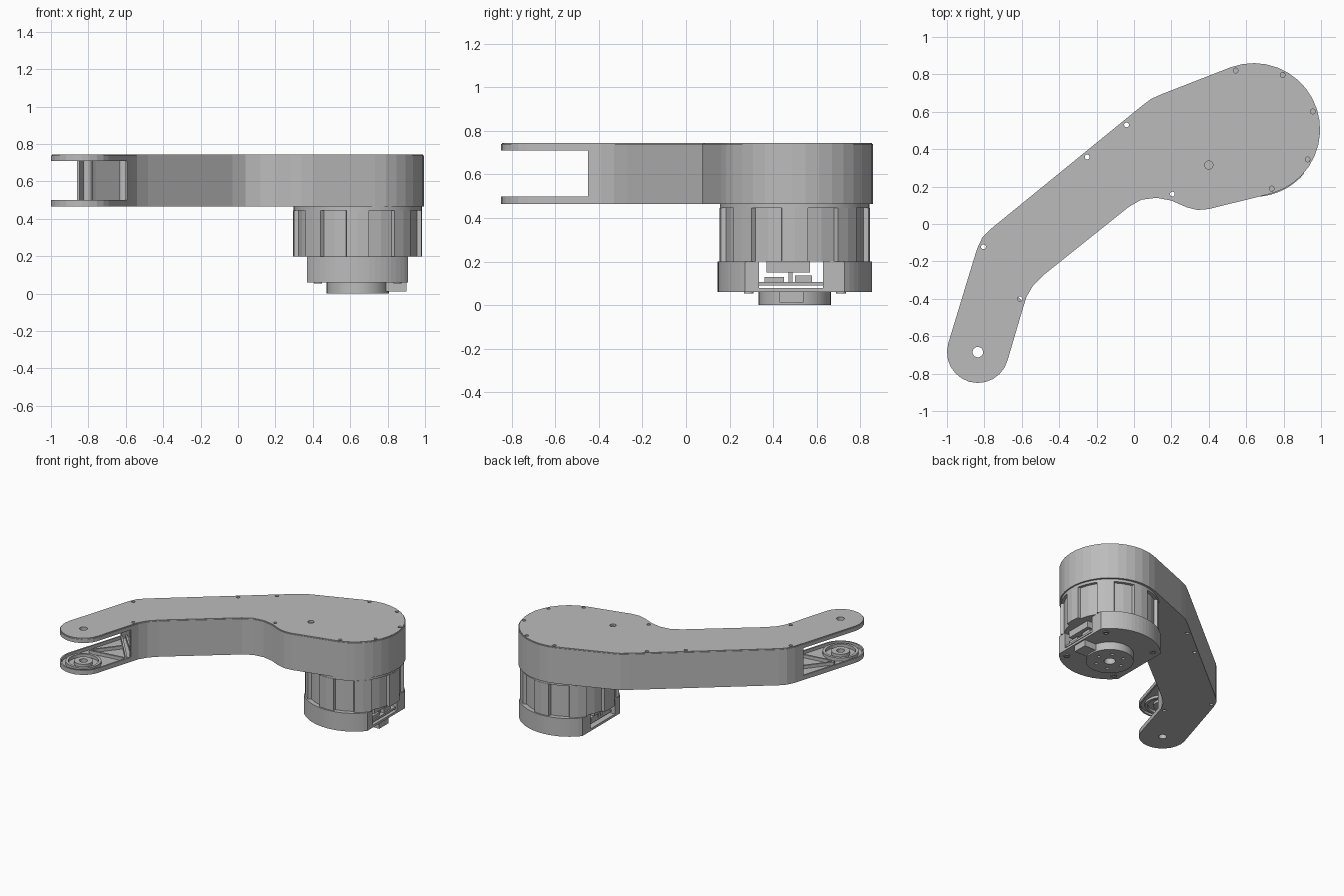
import bpy, bmesh
from math import sin, cos, radians, hypot
from mathutils import Vector

if "Cube" in bpy.data.objects:
    bpy.data.objects.remove(bpy.data.objects["Cube"])

grey = bpy.data.materials.new("plain grey")
grey.use_nodes = True
GREY = (0.5, 0.5, 0.5, 1)
grey.diffuse_color = GREY
grey.node_tree.nodes["Principled BSDF"].inputs["Base Color"].default_value = GREY


def arc(c, r, a0, a1, step):
    n = round((a1 - a0) / step)
    angles = [radians(a0 + (a1 - a0) * i / n) for i in range(n + 1)]
    return [(c[0] + r * cos(a), c[1] + r * sin(a)) for a in angles]


def circle(c, r, n=32):
    return arc(c, r, 0, 360, 360 / n)[:-1]


def inset(pts, d):
    """Offset a counter-clockwise outline inwards."""
    out = []
    for i, p in enumerate(pts):
        p, a, b = Vector(p), Vector(pts[i - 1]), Vector(pts[(i + 1) % len(pts)])
        e, f = (p - a).normalized(), (b - p).normalized()
        n1, n2 = Vector((-e.y, e.x)), Vector((-f.y, f.x))
        m = (n1 + n2) / (1 + n1.dot(n2))
        out.append(tuple(p + m * d))
    return out


def prism(name, loops, z0, z1, smooth=False):
    """Extrude an outline with holes between two heights."""
    cu = bpy.data.curves.new(name, "CURVE")
    cu.dimensions, cu.fill_mode, cu.extrude = "2D", "BOTH", (z1 - z0) / 2
    for loop in loops:
        s = cu.splines.new("POLY")
        s.points.add(len(loop) - 1)
        for pt, (x, y) in zip(s.points, loop):
            pt.co = (x, y, 0, 1)
        s.use_cyclic_u, s.use_smooth = True, False
    tmp = bpy.data.objects.new(name + "_outline", cu)
    bpy.context.collection.objects.link(tmp)
    dg = bpy.context.evaluated_depsgraph_get()
    me = bpy.data.meshes.new_from_object(tmp.evaluated_get(dg))
    bpy.data.objects.remove(tmp)
    bm = bmesh.new()
    bm.from_mesh(me)
    bmesh.ops.remove_doubles(bm, verts=bm.verts, dist=1e-5)
    bmesh.ops.translate(bm, verts=bm.verts, vec=(0, 0, (z0 + z1) / 2))
    bmesh.ops.recalc_face_normals(bm, faces=bm.faces)
    bm.to_mesh(me)
    bm.free()
    me.materials.clear()
    me.materials.append(grey)
    ob = bpy.data.objects.new(name, me)
    bpy.context.collection.objects.link(ob)
    if smooth:
        rounded.append(ob)
    return ob


def box(name, x0, x1, y0, y1, z0, z1):
    return prism(name, [[(x0, y0), (x1, y0), (x1, y1), (x0, y1)]], z0, z1)


def bar(name, a, b, w, z0, z1):
    dx, dy = b[0] - a[0], b[1] - a[1]
    k = w / 2 / hypot(dx, dy)
    nx, ny = -dy * k, dx * k
    prism(name, [[(a[0] - nx, a[1] - ny), (b[0] - nx, b[1] - ny),
                  (b[0] + nx, b[1] + ny), (a[0] + nx, a[1] + ny)]], z0, z1)


rounded = []
TIP, HUB = (-0.835, -0.685), (0.64, 0.505)

# Arm outline: forked tip, inner edge, motor end, outer edge
tip = arc(TIP, 0.165, 164, 344, 15)
side = [(-0.594, -0.45), (-0.575, -0.39), (-0.54, -0.33), (-0.48, -0.27),
        (-0.03, 0.09), (0.04, 0.13), (0.12, 0.14), (0.2, 0.125), (0.28, 0.09),
        (0.34, 0.075), (0.4, 0.08)]
side += arc(HUB, 0.355, -75, 110, 10)
side += [(0.15, 0.695), (0.09, 0.668), (0.04, 0.63), (-0.77, -0.03),
         (-0.81, -0.07), (-0.838, -0.13), (-0.86, -0.2)]
outline = tip + side

bolts = [(-0.04, 0.53), (-0.25, 0.358), (0.205, 0.16), (-0.805, -0.122), (-0.61, -0.4)]
rim_bolts = [(HUB[0] + 0.33 * cos(radians(a)), HUB[1] + 0.33 * sin(radians(a)))
             for a in (-73, -29, 17, 62, 107)]
through = [circle(p, 0.013, 16) for p in bolts] + [circle(TIP, 0.028)]
top_holes = through + [circle(p, 0.013, 16) for p in rim_bolts] + [circle((0.4, 0.315), 0.022)]

# Plates and lid
prism("lower_plate", [outline] + through + [circle((0.22, 0.3), 0.025)], 0.465, 0.476)
prism("upper_plate", [outline] + top_holes, 0.728, 0.739)
prism("lid", [inset(outline, 0.005)] + top_holes, 0.739, 0.745)

# Side wall, open at the fork
inner = inset(outline, 0.012)[len(tip):]
prism("side_wall", [side + inner[::-1]], 0.476, 0.728)

# Bolt posts joining the plates
for p in bolts:
    prism("bolt_post", [circle(p, 0.026, 20), circle(p, 0.013, 16)], 0.476, 0.728, True)

# Raised rims, bearing rings and ribs on the inner faces of both fork plates
rib_ends = [((-0.9, -0.52), (-0.61, -0.48)), ((-0.62, -0.47), (-0.85, -0.2)),
            ((-0.9, -0.51), (-0.75, -0.32)), ((-0.83, -0.17), (-0.6, -0.42))]
for level, z0, z1 in (("lower", 0.476, 0.5), ("upper", 0.71, 0.728)):
    prism(level + "_rim", [outline, inset(outline, 0.0118)], z0, z1)
    prism(level + "_outer_ring", [circle(TIP, 0.125), circle(TIP, 0.105)], z0, z1, True)
    prism(level + "_bearing_ring", [circle(TIP, 0.065), circle(TIP, 0.028)], z0, z1, True)
    for a, b in rib_ends:
        bar(level + "_rib", a, b, 0.014, z0, z1)

# Motor can with vertical lugs and a mounting flange
HUB = (0.64, 0.5)
can = []
for k in range(8):
    can += arc(HUB, 0.345, 45 * k - 10, 45 * k + 10, 10)
    can += arc(HUB, 0.322, 45 * k + 11, 45 * k + 34, 11.5)
prism("motor_can", [can], 0.2, 0.445)
prism("motor_flange", [circle(HUB, 0.343, 48)], 0.445, 0.465, True)


def cap_outline(y0, y1):
    """Round cap clipped flat on two sides and to a range of y."""
    pts = []
    for x, y in circle((0, 0), 0.355, 72):
        p = (round(HUB[0] + max(-0.27, min(0.27, x)), 4),
             round(HUB[1] + max(y0, min(y1, y)), 4))
        if p not in pts:
            pts.append(p)
    return pts


# Motor end cap: two cheeks with a slot right through between them
prism("cap_front_cheek", [cap_outline(-0.355, -0.165)], 0.06, 0.2)
prism("cap_back_cheek", [cap_outline(0.13, 0.355)], 0.06, 0.2)
prism("cap_base", [cap_outline(-0.165, 0.13)], 0.06, 0.078)
box("slot_roof", 0.38, 0.9, 0.37, 0.57, 0.15, 0.2)
box("circuit_board", 0.4, 0.9, 0.335, 0.63, 0.09, 0.105)
for x in (0.4, 0.84):
    box("connector", x, x + 0.05, 0.36, 0.45, 0.105, 0.13)
    box("connector", x, x + 0.05, 0.5, 0.58, 0.105, 0.135)
    box("connector_pin", x, x + 0.03, 0.47, 0.49, 0.105, 0.15)

# Output disc with bolt holes, cable tab and cap screws
disc_holes = [circle(p, 0.012, 12) for p in circle(HUB, 0.1, 6)]
prism("output_disc", [circle(HUB, 0.166, 40), circle(HUB, 0.04)] + disc_holes, 0, 0.06, True)
box("cable_tab", 0.79, 0.9, 0.43, 0.54, 0.012, 0.06)
for p in arc(HUB, 0.3, 45, 315, 90):
    prism("cap_screw", [circle(p, 0.022, 16), circle(p, 0.012, 6)], 0.054, 0.06, True)

# Smooth the round parts
bpy.ops.object.select_all(action="DESELECT")
for ob in rounded:
    ob.select_set(True)
bpy.context.view_layer.objects.active = rounded[0]
bpy.ops.object.shade_smooth_by_angle(angle=radians(32))
